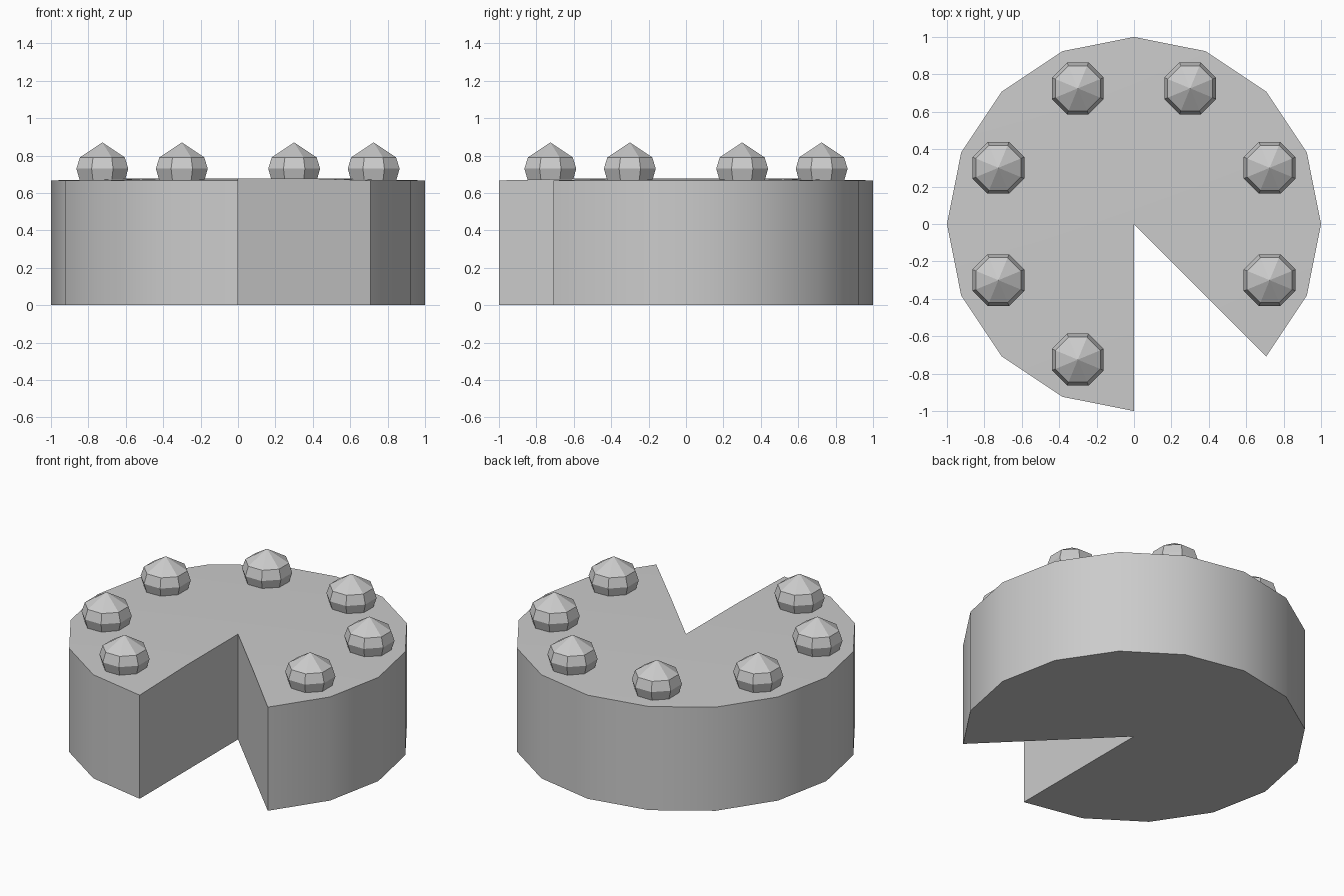
import bpy
import bmesh
from math import radians, cos, sin
from mathutils import Matrix

if "Cube" in bpy.data.objects:
    bpy.data.objects.remove(bpy.data.objects["Cube"], do_unlink=True)

grey = bpy.data.materials.new("light_grey")
grey.use_nodes = True
grey.diffuse_color = (0.6, 0.6, 0.6, 1)
grey.node_tree.nodes["Principled BSDF"].inputs["Base Color"].default_value = (0.6, 0.6, 0.6, 1)


def lathe(name, profile, start, sweep, steps, cap=False):
    """Turn an (r, z) profile around z; optionally close both cut ends."""
    bm = bmesh.new()
    rot = Matrix.Rotation(radians(start), 3, 'Z')
    verts = [bm.verts.new(rot @ v) for v in
             (Matrix.Translation((r, 0, z)).translation for r, z in profile)]
    edges = [bm.edges.new(pair) for pair in zip(verts, verts[1:])]
    out = bmesh.ops.spin(bm, geom=verts + edges, cent=(0, 0, 0), axis=(0, 0, 1),
                         angle=radians(sweep), steps=steps, use_duplicate=False)
    if cap:
        last = [g for g in out["geom_last"] if isinstance(g, bmesh.types.BMVert)]
        # order the end ring like the profile by nearest matching point
        end = Matrix.Rotation(radians(start + sweep), 3, 'Z')
        ordered = []
        for r, z in profile:
            target = end @ Matrix.Translation((r, 0, z)).translation
            ordered.append(min(last, key=lambda v: (v.co - target).length))
        bm.faces.new(verts)
        bm.faces.new(ordered)
    bmesh.ops.remove_doubles(bm, verts=bm.verts, dist=0.0005)
    bmesh.ops.recalc_face_normals(bm, faces=bm.faces)
    mesh = bpy.data.meshes.new(name)
    bm.to_mesh(mesh)
    bm.free()
    mesh.materials.append(grey)
    obj = bpy.data.objects.new(name, mesh)
    bpy.context.collection.objects.link(obj)
    return obj


# Cake body: sixteen-sided, one eighth cut away, very slightly domed top
body = lathe("cake_body", [(0, 0), (1, 0), (1, 0.667), (0.52, 0.678), (0, 0.678)],
             -45, 315, 14, cap=True)
bpy.ops.object.select_all(action='DESELECT')
body.select_set(True)
bpy.context.view_layer.objects.active = body
bpy.ops.object.shade_smooth_by_angle(angle=radians(30))

# Ring of faceted cherries, none over the missing slice
cherry = [(0, -0.14), (0.13, -0.065), (0.15, 0), (0.13, 0.06), (0, 0.14)]
for i in range(7):
    a = radians(-22.5 + 45 * i)
    ball = lathe(f"cherry_{i + 1}", cherry, 22.5, 360, 8)
    ball.location = (0.785 * cos(a), 0.785 * sin(a), 0.73)
